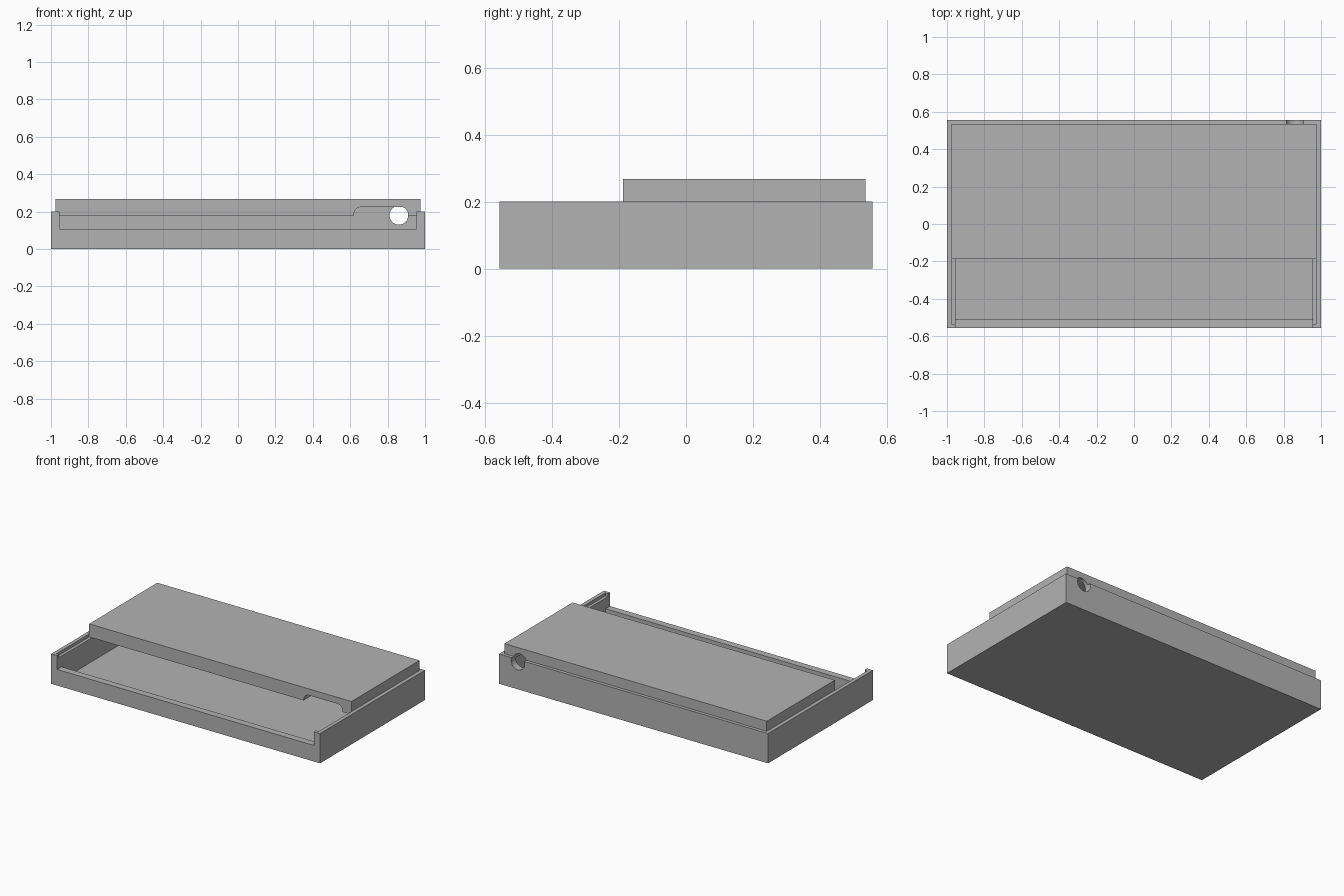
import bpy, bmesh, math

cube = bpy.data.objects.get("Cube")
if cube:
    bpy.data.objects.remove(cube, do_unlink=True)

grey = bpy.data.materials.new("light grey plastic")
grey.use_nodes = True
colour = (0.45, 0.45, 0.45, 1)
grey.diffuse_color = colour
grey.node_tree.nodes["Principled BSDF"].inputs["Base Color"].default_value = colour


def prism(name, outline, y0, y1):
    """Extrude an x-z outline from y0 to y1."""
    bm = bmesh.new()
    face = bm.faces.new([bm.verts.new((x, y0, z)) for x, z in outline])
    result = bmesh.ops.extrude_face_region(bm, geom=[face])
    verts = [v for v in result["geom"] if isinstance(v, bmesh.types.BMVert)]
    bmesh.ops.translate(bm, verts=verts, vec=(0, y1 - y0, 0))
    bmesh.ops.recalc_face_normals(bm, faces=bm.faces)
    mesh = bpy.data.meshes.new(name)
    bm.to_mesh(mesh)
    bm.free()
    mesh.materials.append(grey)
    obj = bpy.data.objects.new(name, mesh)
    bpy.context.collection.objects.link(obj)
    return obj


def box(name, half_x, y0, y1, z0, z1):
    outline = [(-half_x, z0), (half_x, z0), (half_x, z1), (-half_x, z1)]
    return prism(name, outline, y0, y1)


def arc(cx, cz, r, start, end, steps):
    angles = [math.radians(start + (end - start) * i / steps) for i in range(steps + 1)]
    return [(cx + r * math.cos(a), cz + r * math.sin(a)) for a in angles]


def carve(obj, cutter):
    """Subtract the cutter, bake the result and discard the cutter."""
    cutter.hide_render = True
    mod = obj.modifiers.new("carve", "BOOLEAN")
    mod.operation = "DIFFERENCE"
    mod.solver = "EXACT"
    mod.object = cutter
    bpy.context.view_layer.objects.active = obj
    bpy.ops.object.modifier_apply(modifier=mod.name)
    bpy.data.objects.remove(cutter, do_unlink=True)


def cable_hole():
    return prism("hole_cutter", arc(0.86, 0.18, 0.05, 0, 352.5, 47), 0.45, 0.7)


# Tray: hollow interior, stepped rim, lowered front wall, cable hole at the back
tray = box("tray", 1, -0.557, 0.557, 0, 0.2)
carve(tray, box("cavity_cutter", 0.955, -0.51, 0.51, 0.02, 0.4))
carve(tray, box("rim_cutter", 0.975, -0.535, 0.535, 0.18, 0.4))
carve(tray, box("front_cutter", 0.955, -0.7, -0.45, 0.108, 0.4))
carve(tray, cable_hole())

# Lid: slab resting on the rim with a rounded cable channel underneath
lid = box("lid", 0.975, -0.188, 0.535, 0.18, 0.268)
channel = [(0.62, 0.1), (0.91, 0.1)]
channel += arc(0.87, 0.185, 0.04, 0, 90, 8) + arc(0.66, 0.185, 0.04, 90, 180, 8)
carve(lid, prism("channel_cutter", channel, -0.4, 0.51))
carve(lid, cable_hole())

# Smooth the rounded parts, keep corners crisp
for part in (tray, lid):
    bpy.ops.object.select_all(action="DESELECT")
    part.select_set(True)
    bpy.context.view_layer.objects.active = part
    bpy.ops.object.shade_smooth_by_angle(angle=math.radians(30))
